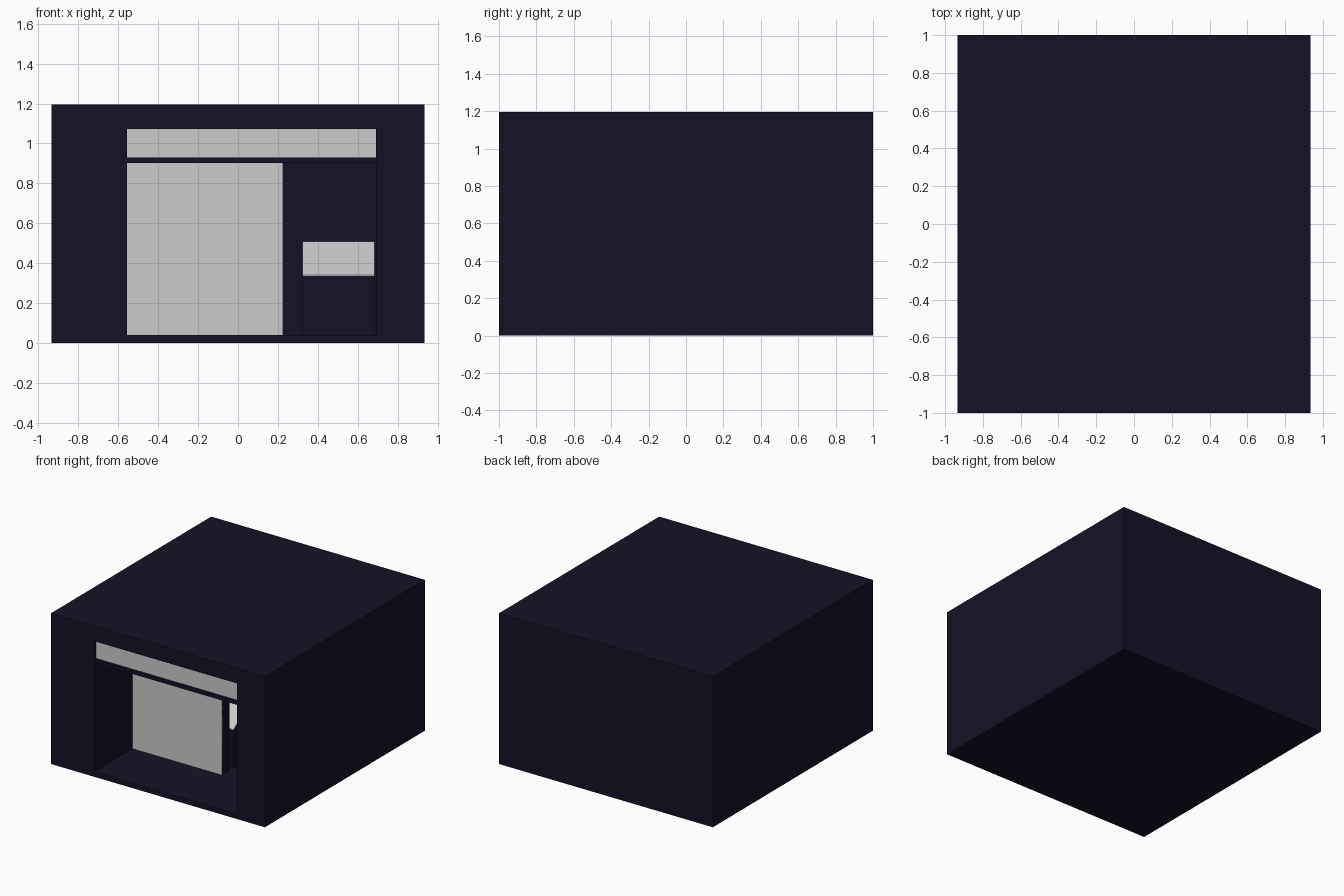
import bpy, bmesh

if "Cube" in bpy.data.objects:
    bpy.data.objects.remove(bpy.data.objects["Cube"])

dark = bpy.data.materials.new("dark_navy")
dark.diffuse_color = (0.0075, 0.0056, 0.020, 1)
dark.use_nodes = True
dark.node_tree.nodes["Principled BSDF"].inputs["Base Color"].default_value = dark.diffuse_color


def box(name, x, y, z, mat=None):
    """Box spanning the (min, max) ranges x, y, z."""
    bm = bmesh.new()
    bmesh.ops.create_cube(bm, size=1)
    for v in bm.verts:
        v.co = [(r[0] + r[1]) / 2 + c * (r[1] - r[0]) for c, r in zip(v.co, (x, y, z))]
    return finish(name, bm, mat)


def prism(name, x, profile, mat=None):
    """Extrude a y-z profile along x."""
    bm = bmesh.new()
    face = bm.faces.new([bm.verts.new((x[0], y, z)) for y, z in profile])
    ext = bmesh.ops.extrude_face_region(bm, geom=[face])["geom"]
    verts = [g for g in ext if isinstance(g, bmesh.types.BMVert)]
    bmesh.ops.translate(bm, verts=verts, vec=(x[1] - x[0], 0, 0))
    bmesh.ops.recalc_face_normals(bm, faces=bm.faces)
    return finish(name, bm, mat)


def finish(name, bm, mat):
    mesh = bpy.data.meshes.new(name)
    bm.to_mesh(mesh)
    bm.free()
    if mat:
        mesh.materials.append(mat)
    obj = bpy.data.objects.new(name, mesh)
    bpy.context.collection.objects.link(obj)
    return obj


def cut(target, cutter):
    """Subtract the cutter, then discard it."""
    mod = target.modifiers.new("cut", "BOOLEAN")
    mod.operation, mod.solver, mod.object = "DIFFERENCE", "EXACT", cutter
    bpy.context.view_layer.objects.active = target
    bpy.ops.object.modifier_apply(modifier=mod.name)
    bpy.data.objects.remove(cutter)


OPEN_X = (-0.557, 0.692)
ROOM_Z = (0.04, 0.903)
SIGN_Z = (0.93, 1.073)

# Building block with the room and the shallow sign recess cut from the front
building = box("building", (-0.935, 0.935), (-1, 1), (0, 1.194), dark)
cut(building, box("room_cutter", OPEN_X, (-1.1, -0.05), ROOM_Z, dark))
cut(building, box("sign_cutter", OPEN_X, (-1.1, -0.97), SIGN_Z, dark))

# Blank sign panel above the opening
box("sign_panel", OPEN_X, (-0.98, -0.965), SIGN_Z)

# Partition wall inside, faced with a large pane
box("partition_wall", (-0.557, 0.225), (-0.52, -0.43), ROOM_Z, dark)
box("partition_pane", (-0.557, 0.225), (-0.522, -0.515), ROOM_Z)

# Consoles with sloping tops behind the partition
for i, x0 in enumerate((0.323, -0.14)):
    x = (x0, x0 + 0.36)
    prism(f"console_body_{i + 1}", x,
          [(-0.37, 0.04), (-0.37, 0.335), (-0.15, 0.505), (-0.15, 0.04)], dark)
    prism(f"console_top_{i + 1}", x,
          [(-0.37, 0.335), (-0.37, 0.34), (-0.15, 0.51), (-0.15, 0.505)])
